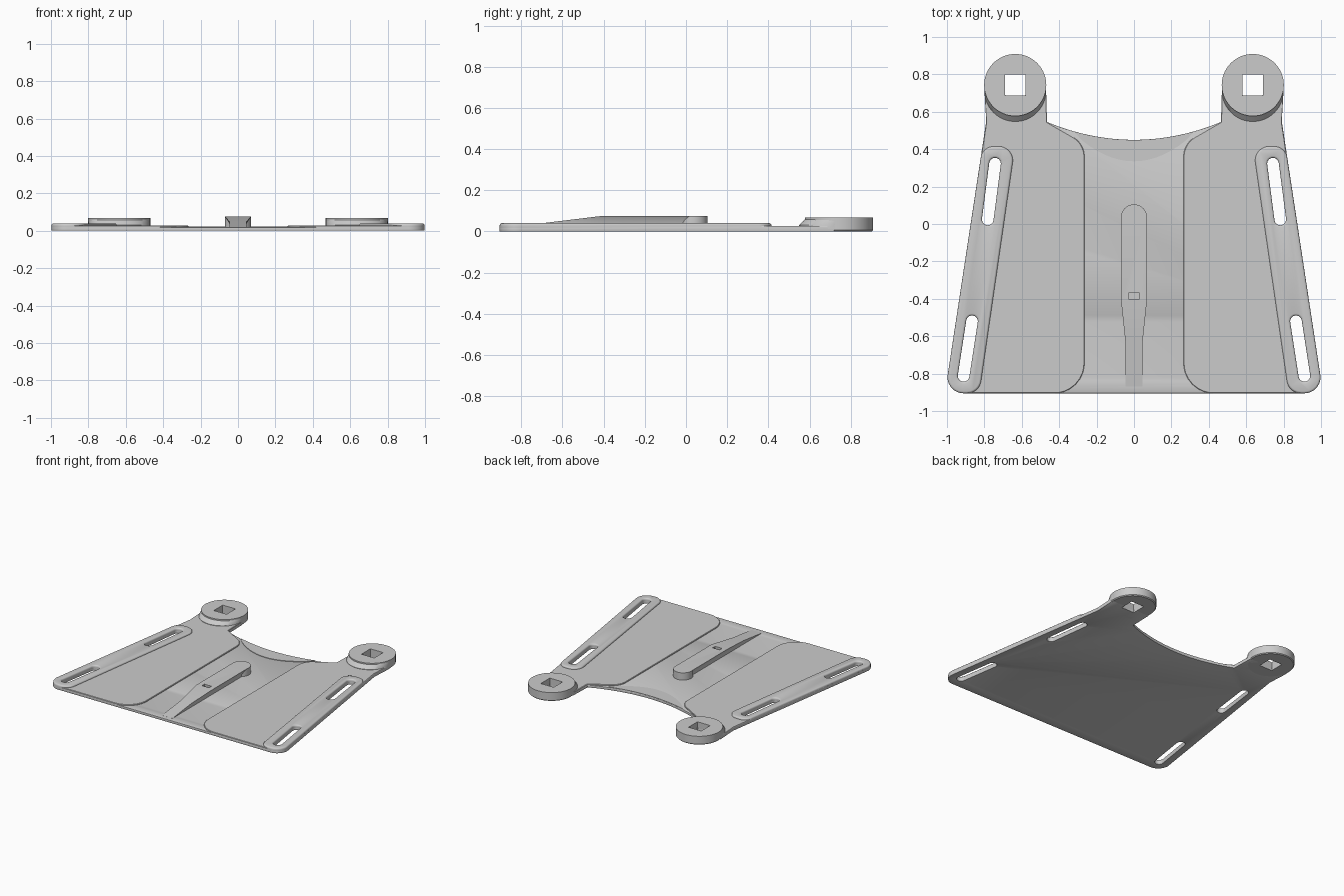
import bpy, bmesh, math
from mathutils import Vector

if "Cube" in bpy.data.objects:
    bpy.data.objects.remove(bpy.data.objects["Cube"])

grey = bpy.data.materials.new("matte grey")
grey.use_nodes = True
grey.diffuse_color = (0.6, 0.6, 0.6, 1)
grey.node_tree.nodes["Principled BSDF"].inputs["Base Color"].default_value = grey.diffuse_color


def rounded(corners, steps=8):
    """Outline through (x, y, radius) corners with true arcs."""
    pts = []
    for i, (x, y, r) in enumerate(corners):
        p = Vector((x, y))
        if not r:
            pts.append(p)
            continue
        u = (Vector(corners[i - 1][:2]) - p).normalized()
        v = (Vector(corners[(i + 1) % len(corners)][:2]) - p).normalized()
        half = u.angle(v) / 2
        c = p + (u + v).normalized() * (r / math.sin(half))
        d = r / math.tan(half)
        start, end = p + u * d - c, p + v * d - c
        pts += [c + start.lerp(end, k / steps).normalized() * r for k in range(steps + 1)]
    return pts


def circle(cx, cy, r, n=64):
    return [(cx + r * math.cos(math.tau * k / n), cy + r * math.sin(math.tau * k / n)) for k in range(n)]


def stadium(a, b, r, n=10):
    """Slot outline around the segment a-b."""
    base = math.atan2(b[1] - a[1], b[0] - a[0])
    ends = []
    for (cx, cy), start in ((a, base + math.pi / 2), (b, base - math.pi / 2)):
        ends += [(cx + r * math.cos(start + math.pi * k / n),
                  cy + r * math.sin(start + math.pi * k / n)) for k in range(n + 1)]
    return ends


def loft(name, rings):
    """Closed solid through matching rings of 3D points."""
    bm = bmesh.new()
    loops = [[bm.verts.new(p) for p in ring] for ring in rings]
    n = len(loops[0])
    bm.faces.new(loops[0])
    bm.faces.new(loops[-1])
    for lo, hi in zip(loops, loops[1:]):
        for i in range(n):
            j = (i + 1) % n
            bm.faces.new((lo[i], lo[j], hi[j], hi[i]))
    bmesh.ops.recalc_face_normals(bm, faces=bm.faces[:])
    mesh = bpy.data.meshes.new(name)
    bm.to_mesh(mesh)
    bm.free()
    mesh.materials.append(grey)
    ob = bpy.data.objects.new(name, mesh)
    bpy.context.collection.objects.link(ob)
    return ob


def prism(name, outline, z0, z1):
    return loft(name, [[(x, y, z) for x, y in outline] for z in (z0, z1)])


def mirrored(outline, s):
    return [(x * s, y) for x, y in outline]


def finish(ob, cutters=(), bevel=0.0, segments=2):
    bpy.ops.object.select_all(action="DESELECT")
    ob.select_set(True)
    bpy.context.view_layer.objects.active = ob
    for c in cutters:
        m = ob.modifiers.new("hole", "BOOLEAN")
        m.object, m.operation, m.solver = c, "DIFFERENCE", "EXACT"
        bpy.ops.object.modifier_apply(modifier=m.name)
    if bevel:
        m = ob.modifiers.new("soft edge", "BEVEL")
        m.width, m.segments = bevel, segments
        m.limit_method, m.angle_limit = "ANGLE", math.radians(40)
        bpy.ops.object.modifier_apply(modifier=m.name)
    bpy.ops.object.shade_smooth_by_angle(angle=math.radians(35))


FRONT, ARM_Y, DISC_X, DISC_Y, DISC_R = -0.905, 0.545, 0.635, 0.743, 0.166


def back_arc(x):
    return 0.45 + 0.44 * x * x


# Cutters: strap slots and square disc sockets
slots, sockets = {}, {}
for s in (1, -1):
    slots[s] = [prism("slot_cutter", mirrored(stadium(a, b, 0.031), s), -0.1, 0.2)
                for a, b in (((0.743, 0.323), (0.782, 0.024)), ((0.866, -0.52), (0.911, -0.812)))]
    h = 0.055
    sockets[s] = prism("socket_cutter", [(s * DISC_X + i * h, DISC_Y + j * h)
                       for i, j in ((-1, -1), (1, -1), (1, 1), (-1, 1))], -0.1, 0.2)
all_holes = slots[1] + slots[-1] + [sockets[1], sockets[-1]]

# Thin base plate with two arms and a curved back edge
right = rounded([(0, FRONT, 0), (1.011, FRONT, 0.085), (0.79, 0.55, 0),
                 (0.80, 0.72, 0), (0.47, 0.72, 0), (0.465, ARM_Y, 0)])
right += [Vector((x, back_arc(x))) for x in [0.465 * (1 - k / 16) for k in range(1, 17)]]
outline = right + [Vector((-p.x, p.y)) for p in reversed(right[1:-1])]
plate = prism("base_plate", outline, 0, 0.019)
finish(plate, all_holes, 0.005)

# Thin crescent along the back edge
xs = [-0.32 + 0.04 * k for k in range(17)]
crescent = [(x, back_arc(x) - 0.001) for x in xs]
crescent += [(x, 0.335 + 1.45 * x * x) for x in reversed(xs[1:-1])]
finish(prism("back_crescent", crescent, 0.01, 0.023))

for s, side in ((1, "left"), (-1, "right")):
    # Slightly raised side panel
    panel = rounded([(0.265, FRONT, 0.16), (1.011, FRONT, 0.085), (0.79, 0.55, 0),
                     (0.80, 0.72, 0), (0.47, 0.72, 0), (0.465, ARM_Y, 0), (0.265, 0.43, 0.12)])
    finish(prism(side + "_panel", mirrored(panel, s), 0.008, 0.027),
           slots[s] + [sockets[s]], 0.003, 1)

    # Thick rim around the strap slots
    rim = rounded([(0.827, FRONT, 0.075), (1.011, FRONT, 0.085), (0.81, 0.415, 0.07), (0.636, 0.415, 0.075)])
    finish(prism(side + "_slot_rim", mirrored(rim, s), 0.002, 0.04), slots[s], 0.011, 3)

    # Round disc with a square socket, and the sloped foot that joins it to the arm
    cx = s * DISC_X
    disc = loft(side + "_disc", [[(x, y, z) for x, y in circle(cx, DISC_Y, r)]
                for r, z in ((DISC_R - 0.006, 0), (DISC_R, 0.006), (DISC_R, 0.067))])
    finish(disc, [sockets[s]])
    foot = loft(side + "_disc_foot", [[(x, y, z) for x, y in circle(cx, cy, DISC_R - 0.001)]
                for cy, z in ((DISC_Y - 0.03, 0.012), (DISC_Y - 0.03, 0.03), (DISC_Y, 0.058))])
    finish(foot, [sockets[s]])

# Central spring tongue: ramp with undercut sides, rounded tip and small slit
rings = []
for y, top, w in ((-0.87, 0.0195, 0.045), (-0.64, 0.047, 0.045), (-0.41, 0.075, 0.069), (0.035, 0.075, 0.069)):
    low = min(top - 0.002, 0.036)
    rings.append([(-0.045, y, 0.01), (0.045, y, 0.01), (0.045, y, low),
                  (w, y, top), (-w, y, top), (-0.045, y, low)])
tongue = loft("centre_tongue", rings)
slit = prism("slit_cutter", [(-0.03, -0.4), (0.03, -0.4), (0.03, -0.37), (-0.03, -0.37)], 0.035, 0.2)
finish(tongue, [slit])
finish(prism("tongue_tip", circle(0, 0.035, 0.07, 48), 0.01, 0.075))

for c in all_holes + [slit]:
    bpy.data.objects.remove(c)
